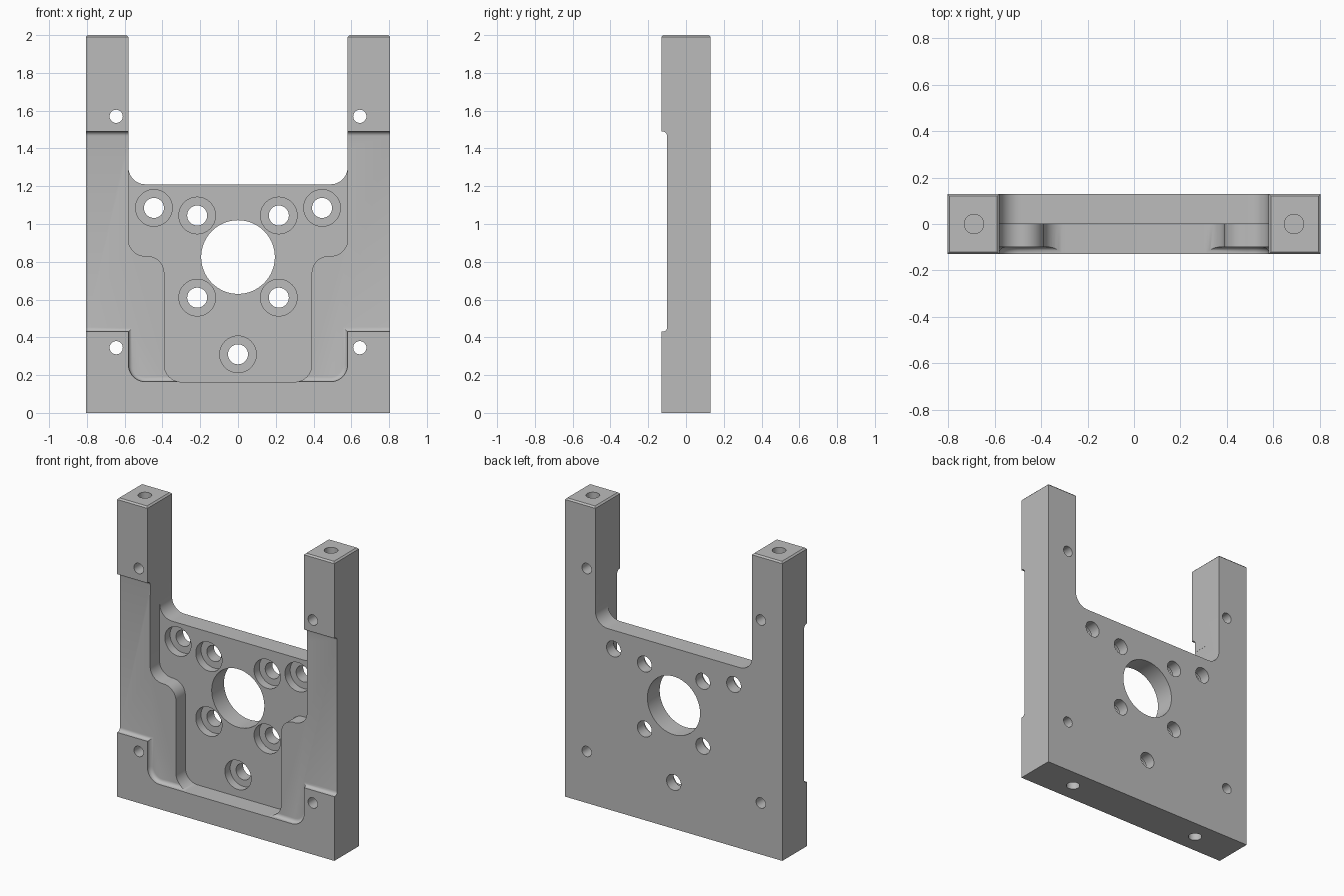
import bpy, bmesh, math
from mathutils import Vector

if "Cube" in bpy.data.objects:
    bpy.data.objects.remove(bpy.data.objects["Cube"], do_unlink=True)

HALF_W, HALF_D, HEIGHT = 0.805, 0.13, 2.0
GAP, FILLET = 0.58, 0.09

metal = bpy.data.materials.new("grey metal")
metal.use_nodes = True
grey = (0.5, 0.5, 0.5, 1)
metal.diffuse_color = grey
metal.node_tree.nodes["Principled BSDF"].inputs["Base Color"].default_value = grey


def mirrored(half):
    """Close a half outline of (x, z, radius) over the centre line."""
    return half + [(-x, z, r) for x, z, r in reversed(half)]


def rounded(outline, steps=10):
    """Replace each corner that has a radius by an arc."""
    pts = []
    for i, (x, z, r) in enumerate(outline):
        p = Vector((x, z))
        if not r:
            pts.append(p)
            continue
        a = (Vector(outline[i - 1][:2]) - p).normalized()
        b = (Vector(outline[(i + 1) % len(outline)][:2]) - p).normalized()
        centre = p + (a + b) * r
        for k in range(steps + 1):
            t = k / steps * math.pi / 2
            pts.append(centre - b * r * math.cos(t) - a * r * math.sin(t))
    return pts


def finish(name, bm):
    bmesh.ops.recalc_face_normals(bm, faces=bm.faces[:])
    mesh = bpy.data.meshes.new(name)
    bm.to_mesh(mesh)
    bm.free()
    mesh.materials.append(metal)
    obj = bpy.data.objects.new(name, mesh)
    bpy.context.collection.objects.link(obj)
    return obj


def extrude(outline, y0, y1):
    """Extrude an x-z outline from y0 to y1; also return the y1 face."""
    bm = bmesh.new()
    face = bm.faces.new([bm.verts.new((p.x, y0, p.y)) for p in rounded(outline)])
    out = bmesh.ops.extrude_face_region(bm, geom=[face])["geom"]
    for v in out:
        if isinstance(v, bmesh.types.BMVert):
            v.co.y = y1
    end = next(f for f in out if isinstance(f, bmesh.types.BMFace))
    return bm, end


def cylinder(name, centre, radius, length, axis, sides=40):
    bm = bmesh.new()
    bmesh.ops.create_cone(bm, cap_ends=True, segments=sides, radius1=radius,
                          radius2=radius, depth=length)
    obj = finish(name, bm)
    if axis == "y":
        obj.rotation_euler.x = math.pi / 2
    obj.location = centre
    return obj


# Forked plate with chamfered arm tops
bm, _ = extrude(mirrored([(HALF_W, 0, 0), (HALF_W, HEIGHT, 0), (GAP, HEIGHT, 0),
                          (GAP, 1.21, FILLET)]), -HALF_D, HALF_D)
tips = [e for e in bm.edges if all(v.co.z > HEIGHT - 0.001 for v in e.verts)]
bmesh.ops.bevel(bm, geom=tips, offset=0.01, segments=1, affect="EDGES")
plate = finish("mounting_plate", bm)

cutters = []

# Shallow front recess with a rounded floor edge
bm, floor = extrude(mirrored([(GAP, 0.165, FILLET), (GAP, 0.43, 0), (0.9, 0.43, 0),
                              (0.9, 1.49, 0)]), -0.3, -0.10)
bmesh.ops.bevel(bm, geom=list(floor.edges), offset=0.024, segments=5,
                profile=0.5, affect="EDGES")
cutters.append(finish("shallow_recess_cutter", bm))

# Deep stepped pocket, open at the top
bm, _ = extrude(mirrored([(0.39, 0.164, FILLET), (0.39, 0.83, FILLET),
                          (GAP + 0.001, 0.83, FILLET), (GAP + 0.001, 1.4, 0)]), -0.3, 0)
cutters.append(finish("deep_pocket_cutter", bm))

# Central bore
cutters.append(cylinder("centre_bore_cutter", (0, 0, 0.825), 0.195, 1, "y", 72))

# Counterbored screw holes
screws = [(0, 0.31)]
for s in (-1, 1):
    screws += [(s * 0.445, 1.085), (s * 0.216, 1.045), (s * 0.216, 0.61)]
for x, z in screws:
    cutters.append(cylinder("screw_hole_cutter", (x, 0, z), 0.053, 1, "y"))
    cutters.append(cylinder("counterbore_cutter", (x, -0.045, z), 0.097, 0.2, "y", 48))

# Small cross holes, and blind holes in the arm tips and the base
for s in (-1, 1):
    for z in (0.345, 1.57):
        cutters.append(cylinder("cross_hole_cutter", (s * 0.645, 0, z), 0.035, 1, "y", 32))
    cutters.append(cylinder("tip_hole_cutter", (s * 0.69, 0, HEIGHT), 0.042, 0.5, "z", 32))
    cutters.append(cylinder("base_hole_cutter", (s * 0.495, 0, 0), 0.042, 0.28, "z", 32))

# Cut everything, then bake the result
for c in cutters:
    c.hide_render = True
    mod = plate.modifiers.new(c.name, "BOOLEAN")
    mod.operation = "DIFFERENCE"
    mod.solver = "EXACT"
    mod.object = c
bpy.context.view_layer.update()
bpy.ops.object.select_all(action="DESELECT")
bpy.context.view_layer.objects.active = plate
plate.select_set(True)
for mod in list(plate.modifiers):
    bpy.ops.object.modifier_apply(modifier=mod.name)
for c in cutters:
    bpy.data.objects.remove(c, do_unlink=True)
bpy.ops.object.shade_smooth_by_angle(angle=math.radians(30))
